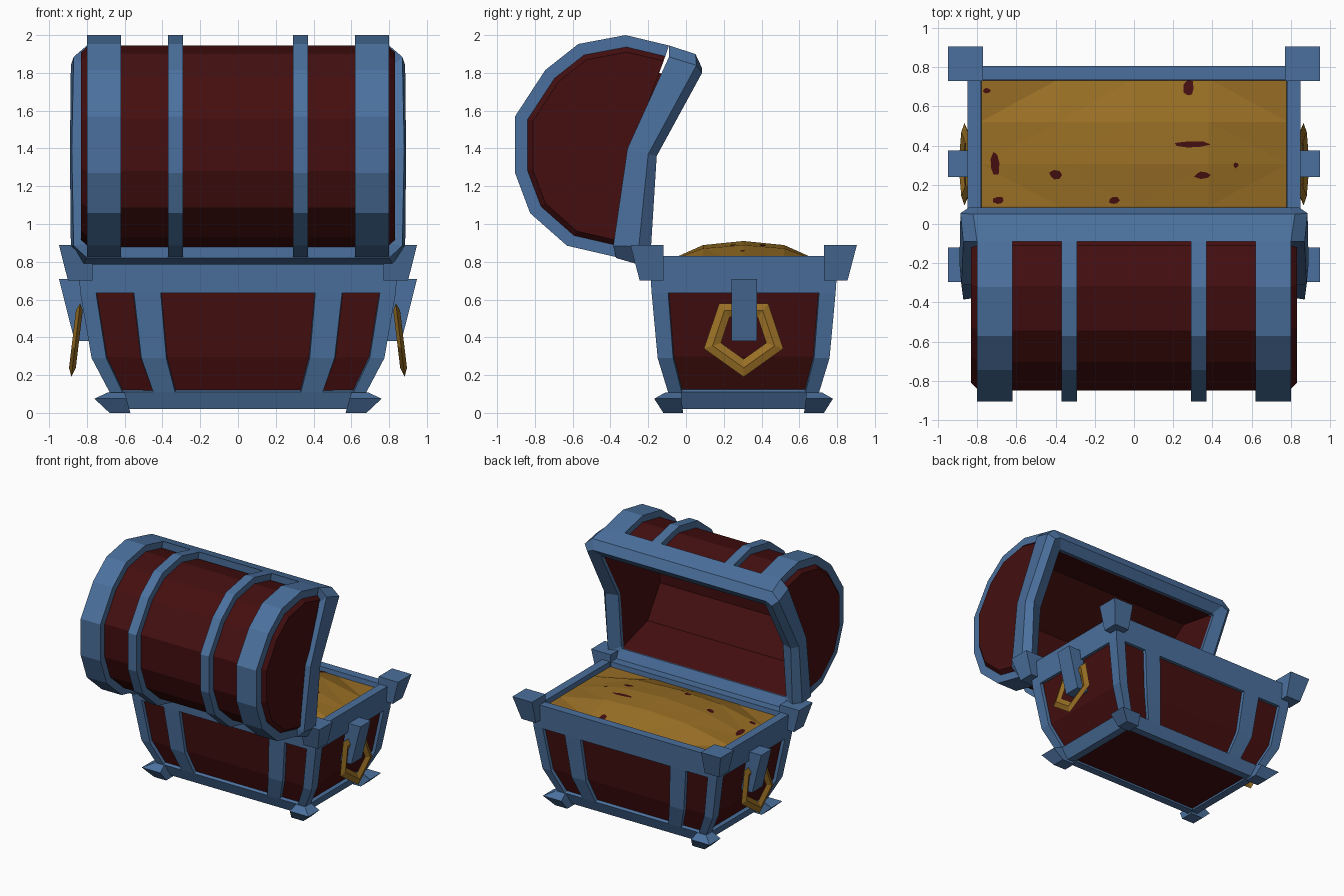
import bpy, bmesh, math, random
from mathutils import Vector
from mathutils.bvhtree import BVHTree

if "Cube" in bpy.data.objects:
    bpy.data.objects.remove(bpy.data.objects["Cube"])

random.seed(4)
CY = 0.305  # middle of the base along y


def material(name, rgb):
    m = bpy.data.materials.new(name)
    m.diffuse_color = (*rgb, 1)
    m.use_nodes = True
    m.node_tree.nodes["Principled BSDF"].inputs["Base Color"].default_value = m.diffuse_color
    return m


BLUE = material("blue_metal", (0.07, 0.163, 0.34))
RED = material("dark_red_wood", (0.058, 0.0045, 0.005))
GOLD = material("gold", (0.31, 0.155, 0.018))


def finish(name, bm, *mats):
    me = bpy.data.meshes.new(name)
    bm.to_mesh(me)
    bm.free()
    for m in mats:
        me.materials.append(m)
    ob = bpy.data.objects.new(name, me)
    bpy.context.collection.objects.link(ob)
    return ob


def loft(rings, closed=True, loop=False, caps=True, bm=None):
    """Skin rings of points; closed joins each ring, loop joins last to first."""
    bm = bm or bmesh.new()
    vs = [[bm.verts.new(p) for p in r] for r in rings]
    n, k = len(rings[0]), len(rings)
    rows = []
    for i in range(k if loop else k - 1):
        a, b = vs[i], vs[(i + 1) % k]
        rows.append([bm.faces.new((a[j], a[(j + 1) % n], b[(j + 1) % n], b[j]))
                     for j in range(n if closed else n - 1)])
    ends = [bm.faces.new(vs[0]), bm.faces.new(vs[-1])] if caps and not loop else []
    bmesh.ops.recalc_face_normals(bm, faces=bm.faces[:])
    return bm, rows, ends


# chest body: flared box of metal frame with recessed wood panels
FX = [-1, -.9, -.66, -.49, .49, .66, .9, 1]
SY = [-1, -.82, .82, 1]
PERIM = ([(f, -1) for f in FX[:-1]] + [(1, f) for f in SY[:-1]]
         + [(-f, 1) for f in FX[:-1]] + [(-1, -f) for f in SY[:-1]])


def box_ring(hx, hy, z):
    return [(u * hx, CY + v * hy, z) for u, v in PERIM]


bm, rows, ends = loft([box_ring(*r) for r in (
    (.63, .365, .02), (.68, .40, .11), (.775, .455, .29), (.835, .487, .635),
    (.85, .50, .83), (.78, .43, .83), (.77, .42, .72))])
for col in (1, 3, 5, 8, 11, 13, 15, 18):
    panel = [rows[1][col], rows[2][col]]
    bmesh.ops.inset_region(bm, faces=panel, thickness=.004, depth=-.025)
    for f in panel:
        f.material_index = 1
bmesh.ops.inset_region(bm, faces=[ends[0]], thickness=.06)
bmesh.ops.inset_region(bm, faces=[ends[0]], thickness=.004, depth=-.012)
ends[0].material_index = 1
finish("chest_body", bm, BLUE, RED)


# corner caps and feet: tapered blocks given as (inner x, y, outer x, y, z)
def corner_block(name, levels):
    for sx, lr in ((-1, "left"), (1, "right")):
        for sy, fb in ((-1, "front"), (1, "back")):
            rings = [[(sx * x, CY + sy * y, z) for x, y in
                      ((x0, y0), (x1, y0), (x1, y1), (x0, y1))]
                     for x0, y0, x1, y1, z in levels]
            finish(f"{name}_{fb}_{lr}", loft(rings)[0], BLUE)


corner_block("corner_cap", [(.77, .425, .90, .55, .70), (.77, .425, .948, .60, .89)])
corner_block("foot", [(.57, .32, .68, .425, 0), (.59, .33, .76, .473, .075),
                      (.60, .33, .69, .415, .108)])

# handles: tilted pentagon rings hanging from wedge brackets
PENTA = [(-.13, .17), (.13, .17), (.21, -.07), (0, -.22), (-.21, -.07)]
for s, lr in ((-1, "left"), (1, "right")):
    rings = []
    for scale, dx in ((1, 0), (.78, .018), (.57, 0), (.78, -.018)):
        rings.append([(s * (.856 - .12 * q * scale + dx), CY + p * scale, .41 + q * scale)
                      for p, q in PENTA])
    finish(f"handle_{lr}", loft(rings, loop=True)[0], GOLD)
    rings = [[(s * .76, y, .71), (s * .948, y, .71), (s * .865, y, .38), (s * .76, y, .38)]
             for y in (.24, .375)]
    finish(f"handle_bracket_{lr}", loft(rings)[0], BLUE)

# gold pile: low dome on a 4 x 4 grid
HX, HY, F = [-.785, -.38, 0, .38, .785], [-.435, -.215, 0, .215, .435], [0, .82, 1, .82, 0]
rings = [[(x, CY + y, .79 + .12 * a * b) for x, a in zip(HX, F)] for y, b in zip(HY, F)]
bm = loft(rings, closed=False, caps=False)[0]
for f in bm.faces:
    if f.normal.z < 0:
        f.normal_flip()
bmesh.ops.triangulate(bm, faces=bm.faces[:])
tree = BVHTree.FromBMesh(bm)
finish("gold_pile", bm, GOLD)

# dark gaps between the coins: thin plates on the pile
bm = bmesh.new()
for x, y, rx, ry in ((-.71, .31, .03, .07), (.29, .405, .10, .02), (.28, .69, .03, .045),
                     (-.40, .25, .035, .025), (.35, .25, .045, .02), (-.69, .12, .03, .02),
                     (-.10, .12, .03, .025), (.52, .30, .015, .015), (-.75, .68, .025, .015)):
    pts = []
    for i in range(7):
        a, r = math.tau * i / 7, random.uniform(.7, 1.1)
        p = Vector((x + rx * r * math.cos(a), y + ry * r * math.sin(a), 2))
        pts.append(bm.verts.new(tree.ray_cast(p, Vector((0, 0, -1)))[0] + Vector((0, 0, .004))))
    bm.faces.new(pts)
finish("coin_gaps", bm, RED)

# lid: barrel curve in (y, z), standing open
CURVE = [(-.09, 1.945), (-.32, 2.0), (-.57, 1.953), (-.745, 1.815), (-.905, 1.57),
         (-.905, 1.27), (-.825, 1.057), (-.63, .885), (-.37, .825)]


def arc(x, s):
    return [(x, -.28 + (y + .28) * s, 1.4 + (z - 1.4) * s) for y, z in CURVE]


# lid wood: outer skin with bulged ends, plus the inner skin
bm = loft([arc(x, s) for x, s in ((-.83, .85), (-.79, .91), (.79, .91), (.83, .85))],
          closed=False, caps=False)[0]
for x in (-.83, .83):
    bm.faces.new([bm.verts.new(p) for p in arc(x, .85) + [(x, -.29, 1.4)]])
INNER = [(.03, 1.77), (-.32, 1.83), (-.72, 1.56), (-.74, 1.25), (-.58, 1.0), (-.23, .90)]
for f in bm.faces:  # outer skin faces away from the barrel axis
    if f.normal.dot(f.calc_center_median() - Vector((0, -.28, 1.4))) < 0:
        f.normal_flip()
inner = loft([[(x, y, z) for y, z in INNER] for x in (-.755, .755)], closed=False, caps=False)[0]
for x in (-.755, .755):
    inner.faces.new([inner.verts.new((x, y, z)) for y, z in INNER + [(-.19, 1.36)]])
for f in inner.faces:  # inner skin faces into the hollow
    if f.normal.dot(f.calc_center_median() - Vector((0, -.3, 1.4))) > 0:
        f.normal_flip()
finish("lid_wood", bm, RED)
finish("lid_lining", inner, RED)

# lid bands: wide ones at the ends, narrow ones between
for x0, x1, name in ((-.80, -.62, "wide_left"), (-.37, -.29, "narrow_left"),
                     (.29, .37, "narrow_right"), (.62, .80, "wide_right")):
    rings = [arc(x, 1) + arc(x, .89)[::-1] for x in (x0, x1)]
    finish(f"lid_band_{name}", loft(rings)[0], BLUE)

# lid rim: frame round the opening, bent at mid height, with cut corners
HALF = [
    [(.80, -.09, 1.945), (.87, -.09, 1.885), (.88, -.31, 1.40), (.87, -.385, .885), (.80, -.37, .82)],
    [(.82, .05, 1.90), (.885, .055, 1.84), (.89, -.20, 1.37), (.885, -.25, .88), (.82, -.25, .785)],
    [(.79, .085, 1.825), (.84, .085, 1.80), (.845, -.155, 1.36), (.84, -.185, .88), (.79, -.19, .82)],
    [(.74, .03, 1.765), (.75, .03, 1.755), (.75, -.19, 1.36), (.75, -.23, .92), (.74, -.23, .905)],
    [(.76, -.09, 1.80), (.77, -.09, 1.79), (.77, -.31, 1.39), (.77, -.37, .90), (.76, -.37, .89)]]
rings = [h + [(-x, y, z) for x, y, z in h[::-1]] for h in HALF]
finish("lid_rim", loft(rings, loop=True)[0], BLUE)
